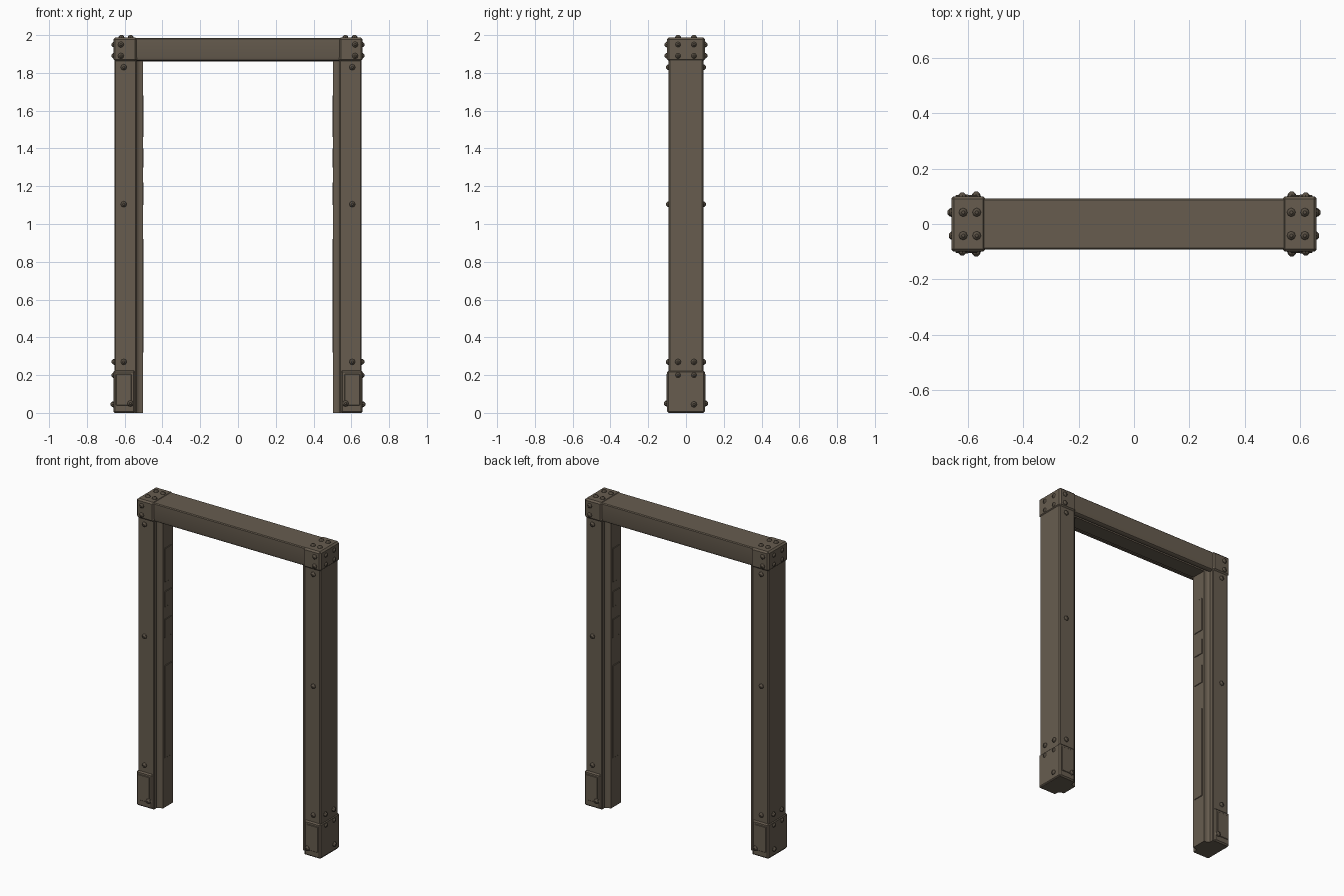
import bpy, bmesh, math
from mathutils import Matrix, Vector

if "Cube" in bpy.data.objects:
    bpy.data.objects.remove(bpy.data.objects["Cube"])


def material(name, rgb):
    m = bpy.data.materials.new(name)
    m.diffuse_color = (*rgb, 1)
    m.use_nodes = True
    m.node_tree.nodes["Principled BSDF"].inputs["Base Color"].default_value = m.diffuse_color
    return m


BROWN = material("weathered brown", (0.135, 0.108, 0.078))
DARK = material("dark bolt brown", (0.100, 0.080, 0.058))


def finish(name, bm, mat):
    bmesh.ops.recalc_face_normals(bm, faces=bm.faces[:])
    me = bpy.data.meshes.new(name)
    bm.to_mesh(me)
    bm.free()
    me.materials.append(mat)
    ob = bpy.data.objects.new(name, me)
    bpy.context.collection.objects.link(ob)
    bpy.context.view_layer.objects.active = ob
    ob.select_set(True)
    bpy.ops.object.shade_smooth_by_angle(angle=math.radians(35))
    ob.select_set(False)
    return ob


def box(name, x, y, z, bevel=0.0, mat=BROWN):
    """Box from (min, max) ranges, with chamfered edges."""
    bm = bmesh.new()
    size = [r[1] - r[0] for r in (x, y, z)]
    mid = [(r[1] + r[0]) / 2 for r in (x, y, z)]
    bmesh.ops.create_cube(bm, size=1, matrix=Matrix.Translation(mid) @ Matrix.Diagonal((*size, 1)))
    if bevel:
        bmesh.ops.bevel(bm, geom=bm.edges[:], offset=bevel, segments=1, affect='EDGES')
    return finish(name, bm, mat)


def extrude(name, points, move):
    """Closed 3D outline swept along a straight vector."""
    bm = bmesh.new()
    face = bm.faces.new([bm.verts.new(p) for p in points])
    out = bmesh.ops.extrude_face_region(bm, geom=[face], use_keep_orig=True)
    bmesh.ops.translate(bm, vec=move, verts=[v for v in out["geom"] if isinstance(v, bmesh.types.BMVert)])
    return finish(name, bm, BROWN)


def bolts(name, spots):
    """Faceted domed bolt heads at (position, outward direction)."""
    bm = bmesh.new()
    for pos, n in spots:
        turn = Vector((0, 0, 1)).rotation_difference(Vector(n)).to_matrix().to_4x4()
        for r1, r2, lo, hi in ((0.018, 0.014, -0.006, 0.006), (0.014, 0.006, 0.006, 0.014)):
            bmesh.ops.create_cone(bm, cap_ends=True, segments=8, radius1=r1, radius2=r2, depth=hi - lo,
                                  matrix=Matrix.Translation(pos) @ turn @ Matrix.Translation((0, 0, (lo + hi) / 2)))
    finish(name, bm, DARK)


# half section of a post: (x, y), with a small cove into the door stop
half = [(0.648, 0.092), (0.543, 0.092), (0.538, 0.087), (0.538, 0.066),
        (0.530, 0.057), (0.518, 0.052), (0.503, 0.052)]
section = [(0.655, 0.085)] + half
section += [(x, -y) for x, y in reversed(section)]

for side, s in (("left", -1), ("right", 1)):
    # post with door stop
    extrude(side + "_post", [(s * x, y, 0) for x, y in section], (0, 0, 1.90))

    # metal sleeves at foot and top corner
    def span(a, b):
        return (min(s * a, s * b), max(s * a, s * b))
    box(side + "_foot_sleeve", span(0.545, 0.660), (-0.100, 0.100), (0.0, 0.225), 0.008)
    box(side + "_corner_sleeve", span(0.535, 0.660), (-0.100, 0.100), (1.862, 1.988), 0.010)

    # raised plates on the sleeves and on the door stop
    for f in (-1, 1):
        y0, y1 = sorted((f * 0.098, f * 0.104))
        box(side + "_foot_plate", span(0.565, 0.645), (y0, y1), (0.04, 0.205), 0.002)
    for z in ((0.32, 0.92), (1.10, 1.22), (1.30, 1.40), (1.46, 1.68)):
        box(side + "_stop_plate", span(0.499, 0.505), (-0.035, 0.035), z, 0.002)

    # bolts on the outer side, top, front and back
    spots = [((s * 0.655, y, z), (s, 0, 0)) for y in (-0.042, 0.042) for z in (0.20, 0.27, 1.89, 1.95)]
    spots.append(((s * 0.660, 0.042, 0.045), (s, 0, 0)))
    spots += [((s * x, y, 1.987), (0, 0, 1)) for x in (0.568, 0.617) for y in (-0.042, 0.042)]
    for f in (-1, 1):
        spots += [((s * 0.605, f * 0.092, z), (0, f, 0)) for z in (0.27, 1.105, 1.83)]
        spots += [((s * 0.62, f * 0.099, z), (0, f, 0)) for z in (1.89, 1.95)]
        spots.append(((s * 0.57, f * 0.103, 0.05), (0, f, 0)))
    bolts(side + "_bolts", spots)

# lintel with stepped underside
half = [(0.087, 1.985), (0.092, 1.980), (0.092, 1.885), (0.087, 1.868), (0.078, 1.862),
        (0.060, 1.862), (0.060, 1.875), (0.050, 1.875), (0.050, 1.860)]
section = half + [(-y, z) for y, z in reversed(half)]
extrude("lintel", [(-0.60, y, z) for y, z in section], (1.20, 0, 0))
